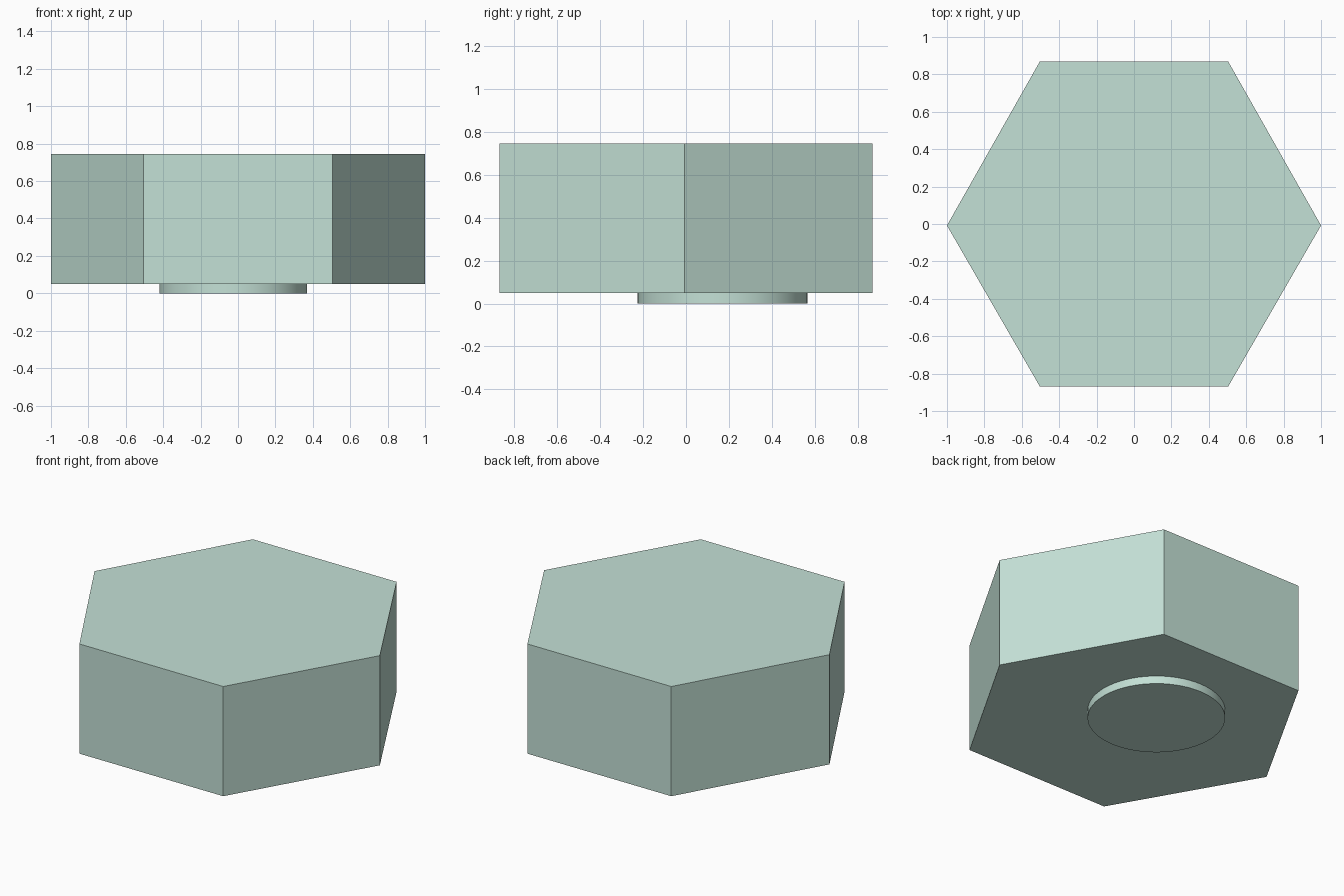
import bpy, bmesh

if "Cube" in bpy.data.objects:
    bpy.data.objects.remove(bpy.data.objects["Cube"])

mat = bpy.data.materials.new("pale_green")
mat.diffuse_color = (0.55, 0.75, 0.67, 1)
mat.use_nodes = True
mat.node_tree.nodes["Principled BSDF"].inputs["Base Color"].default_value = mat.diffuse_color

# Hexagonal block: outline extruded upwards
outline = [(1, -0.008), (0.504, 0.868), (-0.504, 0.868),
           (-1, -0.008), (-0.504, -0.868), (0.504, -0.868)]
mesh = bpy.data.meshes.new("hexagonal_block")
bm = bmesh.new()
base = bm.faces.new([bm.verts.new((x, y, 0.05)) for x, y in outline])
top = bmesh.ops.extrude_face_region(bm, geom=[base], use_keep_orig=True)
verts = [v for v in top["geom"] if isinstance(v, bmesh.types.BMVert)]
bmesh.ops.translate(bm, verts=verts, vec=(0, 0, 0.695))
bmesh.ops.recalc_face_normals(bm, faces=bm.faces)
bm.to_mesh(mesh)
bm.free()
block = bpy.data.objects.new("hexagonal_block", mesh)
bpy.context.collection.objects.link(block)
mesh.materials.append(mat)

# Off-centre round foot under the block, slightly sunk into it
bpy.ops.mesh.primitive_cylinder_add(vertices=64, radius=0.395, depth=0.06,
                                    location=(-0.025, 0.17, 0.03))
foot = bpy.context.object
foot.name = "round_foot"
foot.data.materials.append(mat)
bpy.ops.object.shade_smooth_by_angle()
